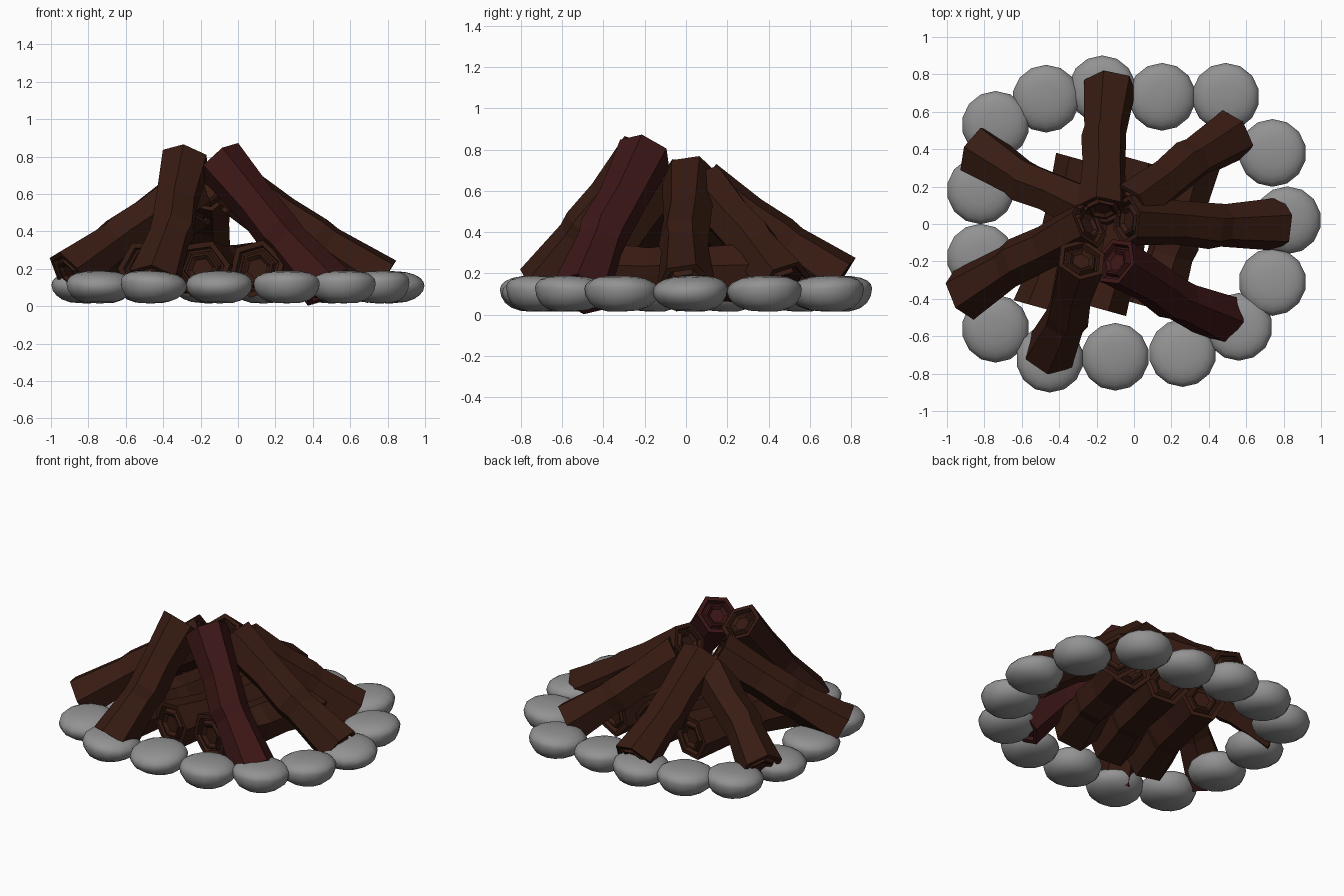
import bpy, bmesh, math, random
from mathutils import Vector

if "Cube" in bpy.data.objects:
    bpy.data.objects.remove(bpy.data.objects["Cube"])

random.seed(4)

def material(name, col):
    m = bpy.data.materials.new(name)
    m.diffuse_color = (*col, 1)
    m.use_nodes = True
    m.node_tree.nodes["Principled BSDF"].inputs["Base Color"].default_value = m.diffuse_color
    return m

BROWN = material("bark_brown", (0.038, 0.011, 0.006))
RED = material("bark_red", (0.045, 0.008, 0.008))
STONE = material("stone_grey", (0.29, 0.29, 0.29))

def add_object(name, bm, mat):
    me = bpy.data.meshes.new(name)
    bm.normal_update()
    bm.to_mesh(me)
    bm.free()
    ob = bpy.data.objects.new(name, me)
    bpy.context.collection.objects.link(ob)
    me.materials.append(mat)
    return ob

# Rings along a log: (fraction of length, depth into end, radius factor, bend)
END = [(0.016, 0.36), (0.0, 0.50), (0.0, 0.58), (0.028, 0.66), (0.028, 0.74), (0.0, 0.80)]
RINGS = ([(0, d, r, 0) for d, r in END]
         + [(0, 0, 1.0, 0), (0.36, 0, 0.80, 0.7), (0.44, 0, 0.86, 1.0),
            (0.66, 0, 0.82, 0.3), (1, 0, 0.95, 0)]
         + [(1, -d, r * 0.95, 0) for d, r in reversed(END)])

def make_log(name, foot, top, radius=0.145, roll=0.0, bend=0.025, mat=BROWN):
    """Six-sided crooked log with carved growth rings at both ends."""
    foot, top = Vector(foot), Vector(top)
    axis = (top - foot).normalized()
    side = axis.cross(Vector((0, 0, 1))).normalized()
    up = side.cross(axis)
    bm = bmesh.new()
    rings = []
    for t, d, r, b in RINGS:
        c = foot.lerp(top, t) + axis * d + side * bend * b
        ring = []
        for k in range(6):
            a = math.radians(roll) + k * math.pi / 3
            ring.append(bm.verts.new(c + (side * math.cos(a) + up * math.sin(a)) * radius * r))
        rings.append(ring)
    for a, b in zip(rings, rings[1:]):
        for k in range(6):
            j = (k + 1) % 6
            bm.faces.new((a[k], a[j], b[j], b[k]))
    bm.faces.new(rings[0][::-1])
    bm.faces.new(rings[-1])
    bmesh.ops.recalc_face_normals(bm, faces=bm.faces)
    return add_object(name, bm, mat)

# Leaning logs of the tepee: foot, top, roll, bend
LEANING = [
    ("back_log", (-0.13, 0.74, 0.16), (-0.17, 0.07, 0.62), 15, 0.015),
    ("back_right_log", (0.53, 0.48, 0.14), (-0.02, 0.09, 0.61), 20, 0.02),
    ("right_log", (0.77, 0.0, 0.13), (-0.04, 0.02, 0.66), 10, -0.02),
    ("front_left_log", (-0.45, -0.69, 0.13), (-0.28, -0.19, 0.78), 20, 0.03),
    ("left_log", (-0.91, -0.38, 0.17), (-0.24, 0.0, 0.64), 15, -0.02),
    ("back_left_log", (-0.84, 0.39, 0.15), (-0.22, 0.06, 0.55), 25, 0.03),
]
for name, foot, top, roll, bend in LEANING:
    make_log(name, foot, top, roll=roll, bend=bend)
make_log("red_log", (0.48, -0.51, 0.10), (-0.10, -0.20, 0.78), roll=15, bend=-0.03, mat=RED)

# Row of thick flat logs underneath
for i, x in enumerate((-0.49, -0.195, 0.10)):
    make_log(f"base_log_{i + 1}", (x, -0.45, 0.2), (x + 0.22, 0.34, 0.2),
             radius=0.16, roll=8 * i, bend=0.02)

# Ring of flattened stones
STONES = [(-0.47, 0.67), (-0.17, 0.72), (0.15, 0.68), (0.49, 0.68), (0.74, 0.38),
          (0.82, 0.02), (0.74, -0.31), (0.56, -0.55), (0.26, -0.69), (-0.10, -0.71),
          (-0.45, -0.72), (-0.74, -0.56), (-0.82, -0.18), (-0.82, 0.18), (-0.74, 0.53)]
for i, (x, y) in enumerate(STONES):
    bm = bmesh.new()
    bmesh.ops.create_uvsphere(bm, u_segments=14, v_segments=10, radius=1)
    spin = random.uniform(0, 6.28)
    for v in bm.verts:
        p = v.co.copy()
        flat = max(math.hypot(p.x, p.y), 1e-6) ** -0.3      # boxier than a ball
        lean = 0.022 * math.cos(math.atan2(p.y, p.x) - spin) * math.hypot(p.x, p.y)
        h = p.z * (0.068 if p.z > 0 else 0.105 + 1.2 * lean)  # flat top, round belly
        v.co = Vector((x + p.x * flat * 0.181, y + p.y * flat * 0.181, 0.12 + h + lean * 0.6))
    for f in bm.faces:
        f.smooth = True
    add_object(f"stone_{i + 1}", bm, STONE)
